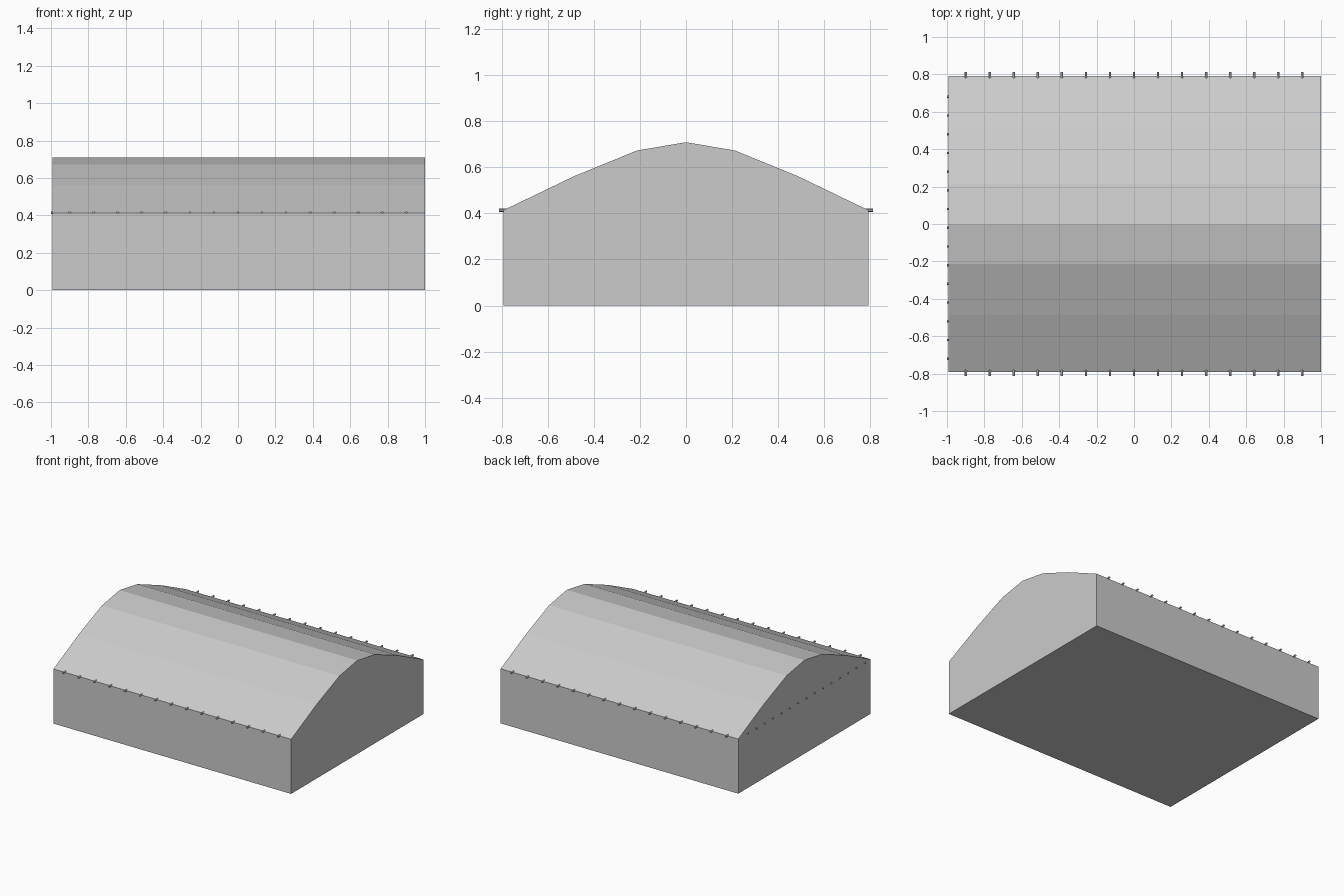
import bpy, bmesh
from mathutils import Matrix, Vector

if "Cube" in bpy.data.objects:
    bpy.data.objects.remove(bpy.data.objects["Cube"])

X0, X1, HALF_Y, EAVE = -0.993, 1.0, 0.792, 0.414


def finish(bm, name):
    bmesh.ops.recalc_face_normals(bm, faces=bm.faces)
    mesh = bpy.data.meshes.new(name)
    bm.to_mesh(mesh)
    bm.free()
    obj = bpy.data.objects.new(name, mesh)
    bpy.context.collection.objects.link(obj)
    return obj


# Body: half profile mirrored about the ridge, extruded along x
half = [(HALF_Y, 0), (HALF_Y, EAVE), (0.487, 0.561), (0.213, 0.673)]
profile = half + [(0, 0.709)] + [(-y, z) for y, z in reversed(half)]
bm = bmesh.new()
face = bm.faces.new([bm.verts.new((X0, y, z)) for y, z in profile])
ext = bmesh.ops.extrude_face_region(bm, geom=[face])
bmesh.ops.translate(bm, vec=(X1 - X0, 0, 0),
                    verts=[v for v in ext["geom"] if isinstance(v, bmesh.types.BMVert)])
finish(bm, "arched_body")


# Studs: little six-sided pegs in a row, pointing outward from a wall
def stud_row(name, points, direction, out):
    bm = bmesh.new()
    rot = Vector(direction).to_track_quat('Z', 'Y').to_matrix().to_4x4()
    for p in points:
        bmesh.ops.create_cone(bm, cap_ends=True, segments=6, radius1=0.007,
                              radius2=0.007, depth=out * 2,
                              matrix=Matrix.Translation(p) @ rot)
    finish(bm, name)


xs = [-0.9 + 1.8 * i / 14 for i in range(15)]
ys = [-0.72 + 0.1 * i for i in range(15)]
for name, s in (("front_studs", -1), ("back_studs", 1)):
    stud_row(name, [(x, s * HALF_Y, EAVE) for x in xs], (0, s, 0), 0.02)
stud_row("left_end_studs", [(X0, y, EAVE) for y in ys], (-1, 0, 0), 0.007)
